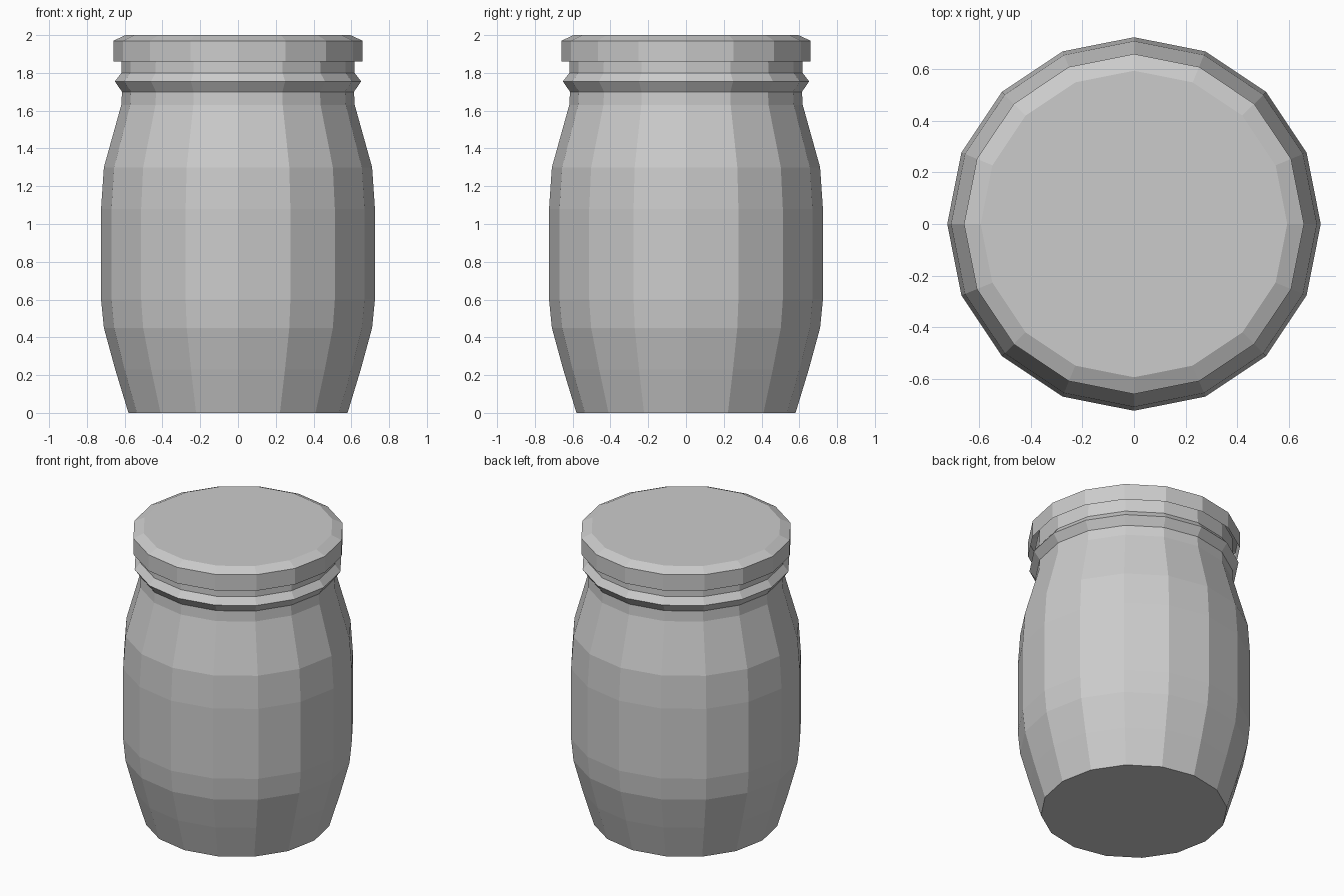
import bpy, bmesh
from math import sin, cos, pi

if "Cube" in bpy.data.objects:
    bpy.data.objects.remove(bpy.data.objects["Cube"])

SIDES = 16


def lathe(name, profile, cap_bottom=False, cap_top=False):
    """Spin an (r, z) profile, listed bottom to top, into a faceted shell."""
    bm = bmesh.new()
    rings = [[bm.verts.new((r * cos(2 * pi * i / SIDES), r * sin(2 * pi * i / SIDES), z))
              for i in range(SIDES)] for r, z in profile]
    for low, high in zip(rings, rings[1:]):
        for i in range(SIDES):
            j = (i + 1) % SIDES
            bm.faces.new((low[i], low[j], high[j], high[i]))
    if cap_bottom:
        bm.faces.new(rings[0][::-1])
    if cap_top:
        bm.faces.new(rings[-1])
    mesh = bpy.data.meshes.new(name)
    bm.to_mesh(mesh)
    bm.free()
    obj = bpy.data.objects.new(name, mesh)
    bpy.context.collection.objects.link(obj)
    return obj


# Barrel-shaped jar with a neck ridge, running up inside the lid
lathe("jar_body", [(0.58, 0), (0.65, 0.23), (0.71, 0.45), (0.725, 0.6), (0.725, 1.08),
                   (0.71, 1.3), (0.618, 1.63), (0.614, 1.7), (0.652, 1.755),
                   (0.617, 1.8), (0.614, 1.93)], cap_bottom=True)

# Shallow chamfered lid, open underneath
lathe("lid", [(0.66, 1.86), (0.66, 1.97), (0.595, 2.0)], cap_top=True)
